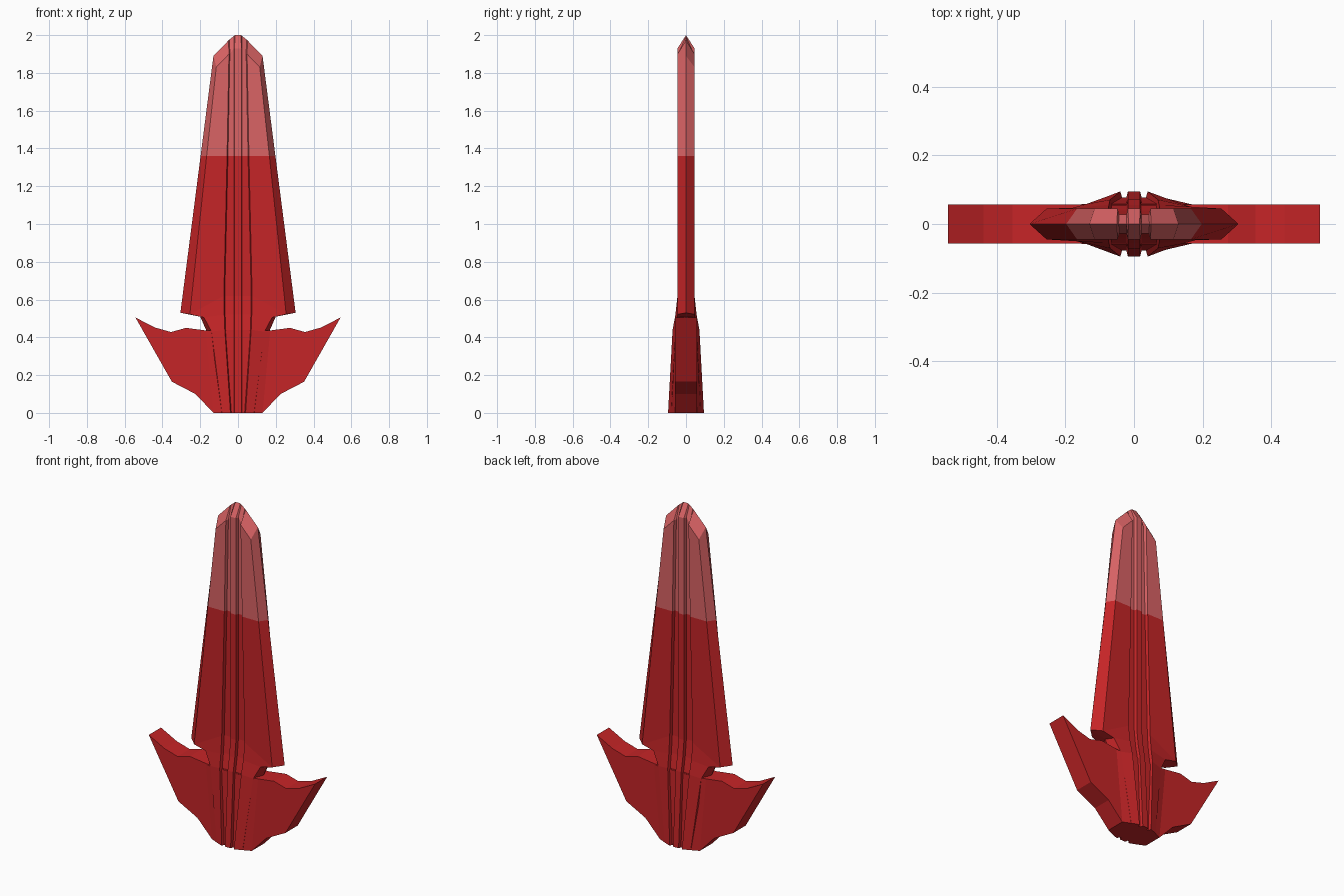
import bpy, bmesh

if "Cube" in bpy.data.objects:
    bpy.data.objects.remove(bpy.data.objects["Cube"])


def material(name, rgb):
    m = bpy.data.materials.new(name)
    m.diffuse_color = (*rgb, 1)
    m.use_nodes = True
    m.node_tree.nodes["Principled BSDF"].inputs["Base Color"].default_value = m.diffuse_color
    return m


RED = material("deep red", (0.56, 0.018, 0.02))
PINK = material("pale red", (0.70, 0.125, 0.13))


def finish(bm, name):
    bmesh.ops.remove_doubles(bm, verts=bm.verts, dist=0.0005)
    bmesh.ops.dissolve_degenerate(bm, edges=bm.edges, dist=0.0002)
    bmesh.ops.recalc_face_normals(bm, faces=bm.faces)
    me = bpy.data.meshes.new(name)
    me.materials.append(RED)
    me.materials.append(PINK)
    # upper part of the blade is paler
    for f in bm.faces:
        f.material_index = int(f.calc_center_median().z > 1.36)
    bm.to_mesh(me)
    bm.free()
    ob = bpy.data.objects.new(name, me)
    bpy.context.collection.objects.link(ob)
    return ob


def section(edge, bevel, groove, zc, ridge, depth=0.017):
    """Closed ring from one quarter: edge, bevel, groove lip, groove floor, raised rib."""
    (xe, ze), (xb, yb, zb), (xg, zg) = edge, bevel, groove
    q = [(xe, 0, ze), (xb, yb, zb), (xg, ridge, zg),
         (xg - 0.005, ridge - depth, zg), (0.022, ridge - depth, zc), (0.018, ridge, zc)]
    front = [(x, -y, z) for x, y, z in q]
    front += [(-x, y, z) for x, y, z in reversed(front)]
    return front + [(x, -y, z) for x, y, z in reversed(front)]


# Blade and spine, from the base of the guard to the tip
T = 0.045
rings = [
    section((0.13, 0), (0.085, 0.078, 0), (0.04, 0), 0, 0.095),
    section((0.165, 0.43), (0.14, 0.058, 0.43), (0.07, 0.44), 0.44, 0.071),
    section((0.20, 0.51), (0.18, 0.047, 0.505), (0.073, 0.52), 0.52, 0.056),
    section((0.305, 0.53), (0.255, T, 0.522), (0.075, 0.62), 0.62, T),
    section((0.198, 1.36), (0.166, T, 1.36), (0.058, 1.36), 1.36, T),
    section((0.13, 1.89), (0.115, T, 1.83), (0.048, 1.90), 1.93, T),
]
# last ring collapses onto the middle plane to form the tip
tip = [(0.13, 1.89), (0.13, 1.89), (0.05, 1.972), (0.045, 1.977), (0.022, 1.995), (0.016, 2.0)]
half = [(x, 0, z) for x, z in tip] + [(-x, 0, z) for x, z in reversed(tip)]
rings.append(half + half[::-1])

bm = bmesh.new()
loops = [[bm.verts.new(p) for p in r] for r in rings]
n = len(loops[0])
for a, b in zip(loops, loops[1:]):
    for i in range(n):
        j = (i + 1) % n
        bm.faces.new((a[i], a[j], b[j], b[i]))
bm.faces.new(loops[0])
finish(bm, "blade")

# Winged guard, one flat plate across both sides
wing = [(0.13, 0), (0.225, 0.10), (0.35, 0.165), (0.543, 0.505), (0.44, 0.452),
        (0.355, 0.428), (0.275, 0.45), (0.16, 0.435)]
outline = wing + [(-x, z) for x, z in reversed(wing)]
bm = bmesh.new()
face = bm.faces.new([bm.verts.new((x, -0.057, z)) for x, z in outline])
out = bmesh.ops.extrude_face_region(bm, geom=[face], use_keep_orig=True)
for v in out["geom"]:
    if isinstance(v, bmesh.types.BMVert):
        v.co.y = 0.057
finish(bm, "winged_guard")

# Sloped shoulders blending the spine into the guard
for name, s in (("front_shoulder", -1), ("back_shoulder", 1)):
    bm = bmesh.new()
    low = [(-0.13, 0.057), (-0.085, 0.077), (0.085, 0.077), (0.13, 0.057)]
    high = [(-0.17, 0.057), (-0.12, 0.059), (0.12, 0.059), (0.17, 0.057)]
    a = [bm.verts.new((x, s * y, 0)) for x, y in low]
    b = [bm.verts.new((x, s * y, 0.43)) for x, y in high]
    for i in range(4):
        j = (i + 1) % 4
        bm.faces.new((a[i], a[j], b[j], b[i]))
    bm.faces.new(a)
    bm.faces.new(b)
    finish(bm, name)
